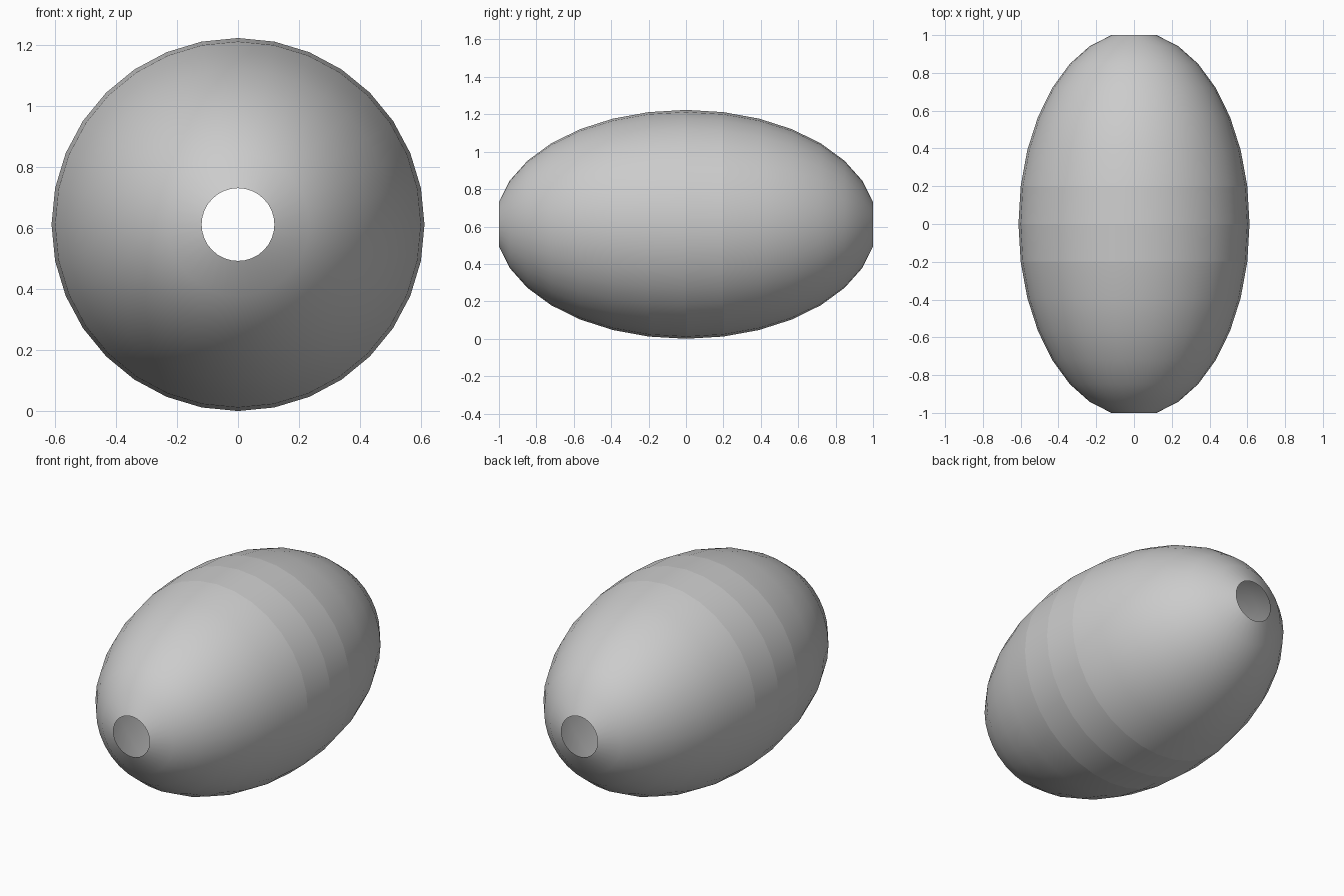
import bpy
import bmesh
import math

if "Cube" in bpy.data.objects:
    bpy.data.objects.remove(bpy.data.objects["Cube"])

SEGMENTS = 32
STEP = math.radians(11.25)
LENGTH = 1.0 / math.cos(STEP)      # half length before the poles are cut off
RADIUS = 0.6 * LENGTH


def ring(i):
    """Axial position and radius of ring i, counted from the front pole."""
    return -LENGTH * math.cos(i * STEP), RADIUS * math.sin(i * STEP)


def revolve(name, profile):
    """Open surface of revolution around the y axis."""
    bm = bmesh.new()
    rows = []
    for y, r in profile:
        rows.append([bm.verts.new((r * math.cos(2 * math.pi * k / SEGMENTS), y,
                                   RADIUS + r * math.sin(2 * math.pi * k / SEGMENTS)))
                     for k in range(SEGMENTS)])
    for a, b in zip(rows, rows[1:]):
        for k in range(SEGMENTS):
            n = (k + 1) % SEGMENTS
            f = bm.faces.new((a[k], a[n], b[n], b[k]))
            f.smooth = True
            f.normal_update()
            c = f.calc_center_median()
            if f.normal.x * c.x + f.normal.z * (c.z - RADIUS) < 0:
                f.normal_flip()
    mesh = bpy.data.meshes.new(name)
    bm.to_mesh(mesh)
    bm.free()
    obj = bpy.data.objects.new(name, mesh)
    bpy.context.collection.objects.link(obj)
    return obj


def midpoint(a, b):
    return ((a[0] + b[0]) / 2, (a[1] + b[1]) / 2)


# End shells with open round holes at the tips
revolve("front_shell", [ring(i) for i in range(1, 8)])
revolve("back_shell", [ring(i) for i in range(9, 16)])

# Four narrow bands around the middle, separated by seams
front, middle, back = ring(7), ring(8), ring(9)
stops = [front, midpoint(front, middle), middle, midpoint(middle, back), back]
for i, (a, b) in enumerate(zip(stops, stops[1:])):
    revolve(f"middle_band_{i + 1}", [a, b])
